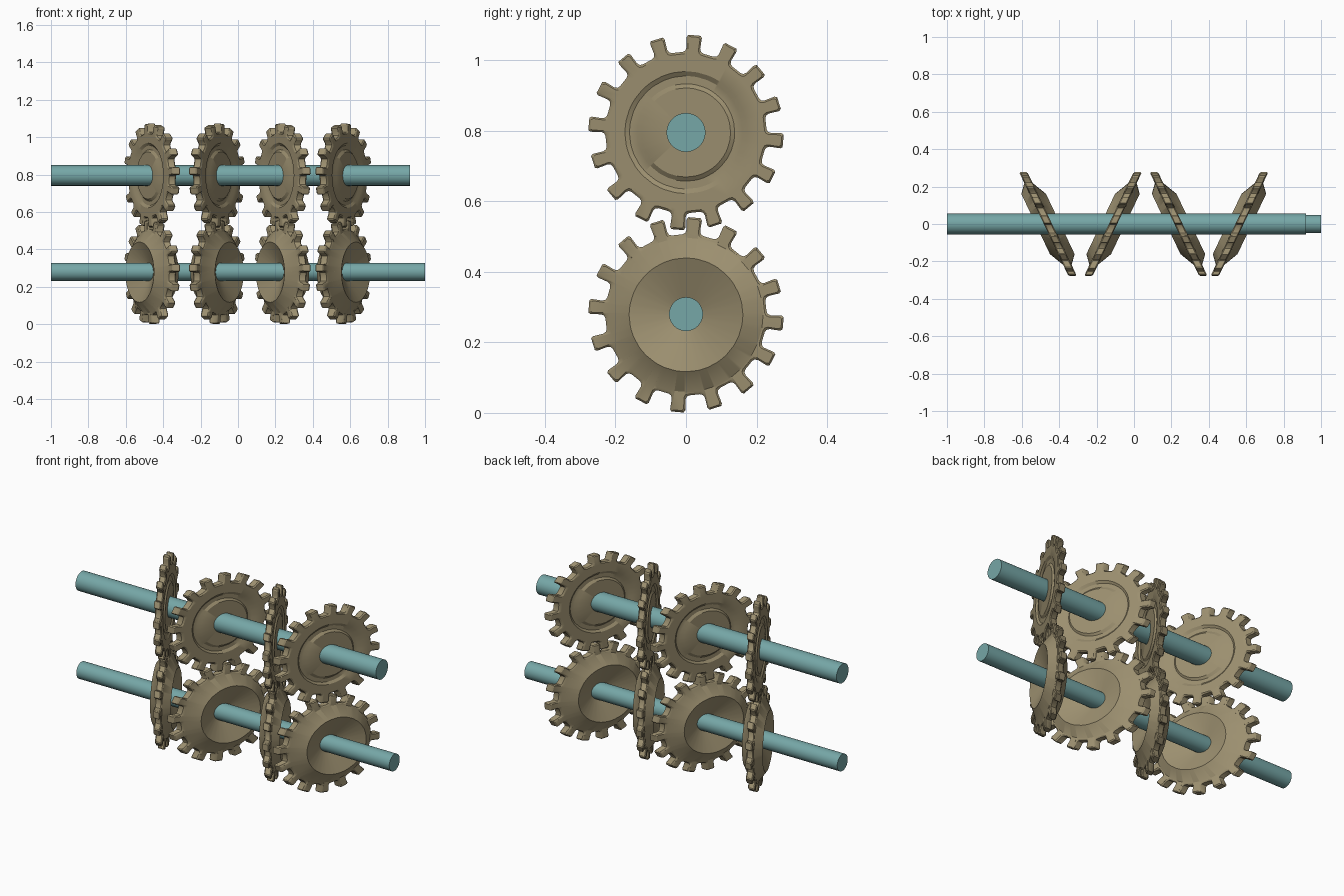
import bpy, bmesh, math

if "Cube" in bpy.data.objects:
    bpy.data.objects.remove(bpy.data.objects["Cube"])

TEETH = 16
PHASE = math.radians(85)
SHEAR = 0.475
HALF = 0.022  # half thickness of the toothed rim


def material(name, rgb):
    m = bpy.data.materials.new(name)
    m.diffuse_color = (*rgb, 1)
    m.use_nodes = True
    m.node_tree.nodes["Principled BSDF"].inputs["Base Color"].default_value = m.diffuse_color
    return m


tan = material("tan_metal", (0.33, 0.275, 0.16))
teal = material("teal_metal", (0.18, 0.385, 0.385))


def finish(name, bm, mat):
    bmesh.ops.recalc_face_normals(bm, faces=bm.faces)
    mesh = bpy.data.meshes.new(name)
    bm.to_mesh(mesh)
    bm.free()
    mesh.materials.append(mat)
    ob = bpy.data.objects.new(name, mesh)
    bpy.context.collection.objects.link(ob)
    bpy.context.view_layer.objects.active = ob
    ob.select_set(True)
    bpy.ops.object.shade_smooth_by_angle(angle=math.radians(30))
    ob.select_set(False)
    return ob


# Half tooth outline: tangential offset, radius
TOOTH = [(0.030, 0.2265), (0.0225, 0.231), (0.0195, 0.240), (0.0215, 0.270), (0.0175, 0.2765)]


def outline(inset):
    """Polar points (angle, radius) around the whole toothed rim."""
    half = [(u - inset, r - inset) for u, r in TOOTH]
    tooth = [(-u, r) for u, r in half] + [(u, r) for u, r in reversed(half)]
    pts = []
    for i in range(TEETH):
        a = PHASE + i * math.tau / TEETH
        pts += [(a + math.atan2(u, r), math.hypot(u, r)) for u, r in tooth]
    return pts


def gear(name, x, z, slant, profile):
    """Two-sided gear, skewed along its shaft; profile lists (radius, height) from rim to hub."""
    outer, inner = outline(0), outline(0.005)
    side = [[(a, r, h) for a, _ in inner] for r, h in profile]
    face = [(a, r, HALF) for a, r in inner]
    edge = [(a, r, HALF - 0.006) for a, r in outer]
    front = list(reversed(side)) + [face, edge]
    back = [[(a, r, -h) for a, r, h in ring] for ring in reversed(front)]
    bm = bmesh.new()
    rings = []
    for ring in front + back:
        row = []
        for a, r, h in ring:
            y = r * math.cos(a)
            row.append(bm.verts.new((h + slant * SHEAR * y, y, r * math.sin(a))))
        rings.append(row)
    n = len(rings[0])
    rings.append(rings[0])
    for p, q in zip(rings, rings[1:]):
        for i in range(n):
            j = (i + 1) % n
            bm.faces.new((p[i], p[j], q[j], q[i]))
    finish(name, bm, tan).location = (x, 0, z)


def shaft(name, x0, x1, z, radius):
    bm = bmesh.new()
    bmesh.ops.create_cone(bm, cap_ends=True, segments=48, radius1=radius, radius2=radius, depth=x1 - x0)
    for v in bm.verts:
        v.co = (v.co.z, v.co.x, v.co.y)
    finish(name, bm, teal).location = ((x0 + x1) / 2, 0, z)


# Flat disc with a shallow ring groove, and a flared cup with a conical hollow
GROOVED = [(0.215, 0.022), (0.173, 0.022), (0.160, 0.012), (0.138, 0.012), (0.126, 0.022), (0.040, 0.022)]
CUPPED = [(0.218, 0.023), (0.161, 0.066), (0.040, 0.012)]

UPPER_Z, LOWER_Z = 0.795, 0.278

# Gear pairs, slanted alternately
for i, (x, slant) in enumerate([(-0.46, -1), (-0.112, 1), (0.238, -1), (0.564, 1)], 1):
    gear(f"upper_gear_{i}", x, UPPER_Z, slant, GROOVED)
    gear(f"lower_gear_{i}", x, LOWER_Z, slant, CUPPED)

# Shafts
shaft("upper_shaft", -1.0, 0.92, UPPER_Z, 0.055)
shaft("lower_shaft", -1.0, 1.0, LOWER_Z + 0.002, 0.048)
